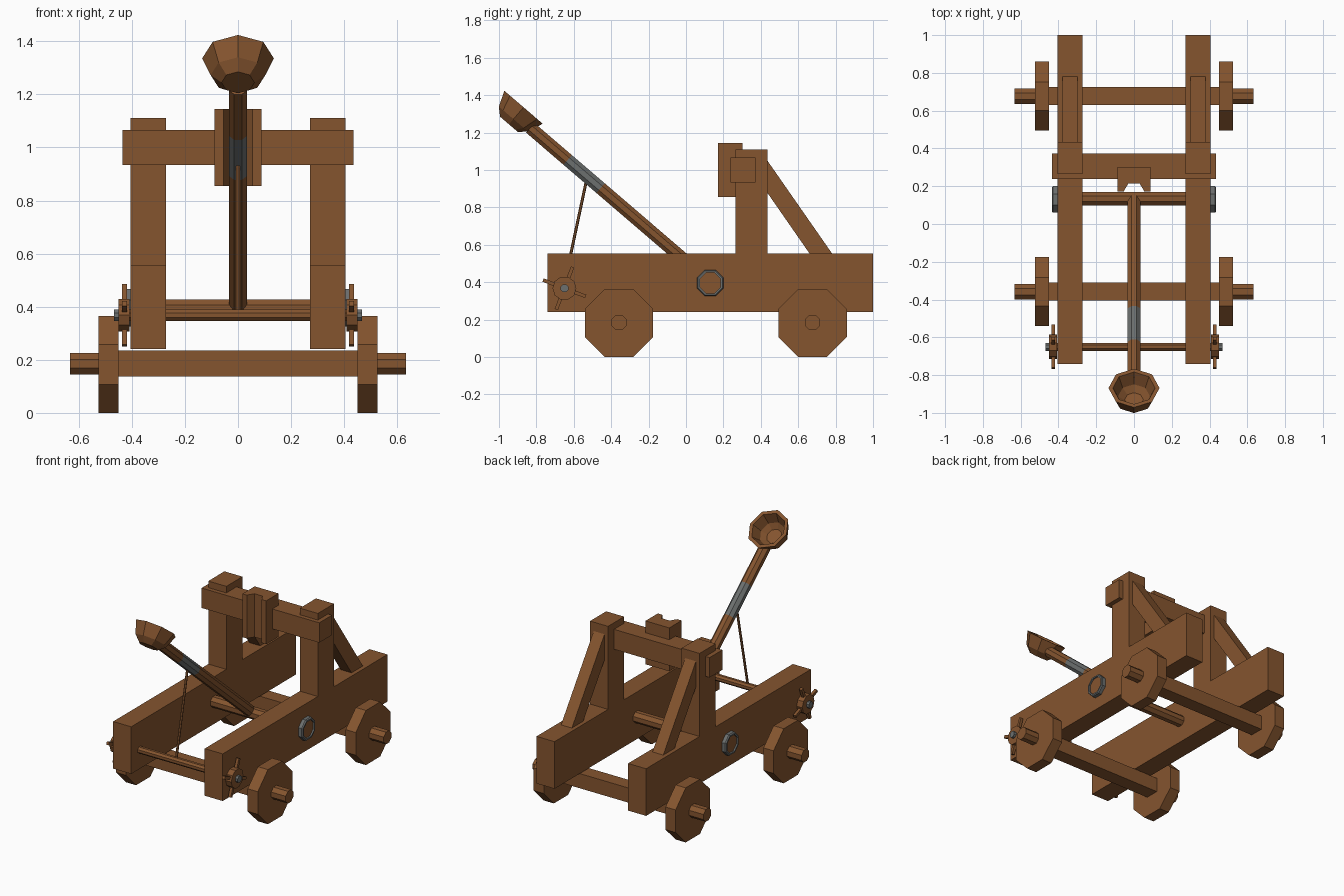
import bpy, bmesh, math
from mathutils import Vector

if "Cube" in bpy.data.objects:
    bpy.data.objects.remove(bpy.data.objects["Cube"])


def material(name, rgb):
    m = bpy.data.materials.new(name)
    m.diffuse_color = (*rgb, 1)
    m.use_nodes = True
    m.node_tree.nodes["Principled BSDF"].inputs["Base Color"].default_value = m.diffuse_color
    return m


WOOD = material("brown wood", (0.235, 0.09, 0.028))
METAL = material("grey metal", (0.15, 0.16, 0.158))


def finish(name, bm, mats):
    bmesh.ops.recalc_face_normals(bm, faces=bm.faces)
    me = bpy.data.meshes.new(name)
    bm.to_mesh(me)
    bm.free()
    for m in mats:
        me.materials.append(m)
    ob = bpy.data.objects.new(name, me)
    bpy.context.collection.objects.link(ob)
    return ob


def prism(name, pts, depth):
    """Extrude a flat polygon of 3D points along the depth vector."""
    bm = bmesh.new()
    face = bm.faces.new([bm.verts.new(p) for p in pts])
    ext = bmesh.ops.extrude_face_region(bm, geom=[face])
    verts = [v for v in ext["geom"] if isinstance(v, bmesh.types.BMVert)]
    bmesh.ops.translate(bm, verts=verts, vec=depth)
    return finish(name, bm, [WOOD])


def box(name, x, y, z):
    (x0, x1), (y0, y1), (z0, z1) = x, y, z
    return prism(name, [(x0, y0, z0), (x1, y0, z0), (x1, y1, z0), (x0, y1, z0)], (0, 0, z1 - z0))


def lathe(name, origin, axis, profile, sides=8, twist=0.5, mats=(WOOD,), closed=False, bands=()):
    """Faceted turned part: profile of (radius, distance along axis)."""
    o, a = Vector(origin), Vector(axis).normalized()
    ref = Vector((1, 0, 0)) if abs(a.x) < 0.9 else Vector((0, 0, 1))
    u = (ref - a * ref.dot(a)).normalized()
    w = a.cross(u)
    bm = bmesh.new()
    rings = []
    for r, h in profile:
        ring = []
        for i in range(sides):
            t = 2 * math.pi * (i + twist) / sides
            ring.append(bm.verts.new(o + a * h + (u * math.cos(t) + w * math.sin(t)) * r))
        rings.append(ring)
    pairs = list(zip(rings, rings[1:]))
    if closed:
        pairs.append((rings[-1], rings[0]))
    for k, (p, q) in enumerate(pairs):
        for i in range(sides):
            j = (i + 1) % sides
            f = bm.faces.new((p[i], p[j], q[j], q[i]))
            f.material_index = 1 if k in bands else 0
    if not closed:
        bm.faces.new(rings[0])
        bm.faces.new(rings[-1])
    return finish(name, bm, mats)


def rod(name, p0, p1, r, mats=(WOOD,), sides=8):
    d = Vector(p1) - Vector(p0)
    return lathe(name, p0, d, [(r, 0), (r, d.length)], sides, 0.5, mats)


# Frame: rails, posts and slanted braces on both sides
for s, side in ((-1, "left"), (1, "right")):
    xs = (s * 0.272, s * 0.405)
    box(side + "_rail", xs, (-0.74, 1.0), (0.24, 0.555))
    box(side + "_post", xs, (0.265, 0.435), (0.50, 1.11))
    x = s * 0.298
    prism(side + "_brace", [(x, 0.42, 1.072), (x, 0.78, 0.555), (x, 0.78, 0.54),
                            (x, 0.67, 0.54), (x, 0.42, 0.90)], (s * 0.08, 0, 0))

# Crossbar and notched arm stop
box("crossbar", (-0.435, 0.435), (0.237, 0.372), (0.933, 1.066))
prism("arm_stop", [(-0.088, 0.172, 0.855), (-0.055, 0.172, 0.855), (-0.03, 0.215, 0.855),
                   (0.03, 0.215, 0.855), (0.055, 0.172, 0.855), (0.088, 0.172, 0.855),
                   (0.088, 0.302, 0.855), (-0.088, 0.302, 0.855)], (0, 0, 0.29))

# Axles and wheels
for y, end in ((-0.358, "front"), (0.677, "back")):
    box(end + "_axle_beam", (-0.46, 0.46), (y - 0.048, y + 0.048), (0.137, 0.235))
    for s, side in ((-1, "left"), (1, "right")):
        lathe(f"{end}_{side}_wheel", (s * 0.45, y, 0.1825), (s, 0, 0), [(0.1975, 0), (0.1975, 0.075)])
        rod(f"{end}_{side}_axle_end", (s * 0.45, y, 0.185), (s * 0.632, y, 0.185), 0.044)

# Pivot bar with metal end rings
PY, PZ = 0.13, 0.396
rod("pivot_bar", (-0.40, PY + 0.004, PZ - 0.004), (0.40, PY + 0.004, PZ - 0.004), 0.039)
for s, side in ((-1, "left"), (1, "right")):
    lathe(side + "_pivot_ring", (s * 0.40, PY, PZ), (s, 0, 0),
          [(0.076, 0), (0.076, 0.028), (0.070, 0.035), (0.060, 0.035), (0.060, 0)],
          mats=(METAL,), closed=True)
    rod(side + "_pivot_plug", (s * 0.39, PY, PZ), (s * 0.425, PY, PZ), 0.062)

# Throwing arm with metal band
pivot = Vector((0, PY, 0.40))
along = Vector((0, -0.759, 0.651)).normalized()
up = Vector((0, 0.651, 0.759)).normalized()
R = 0.037
lathe("throwing_arm", pivot, along, [(R, 0), (R, 0.773), (R, 1.005), (R, 1.268)],
      mats=(WOOD, METAL), bands=(1,))

# Hollow bowl at the arm's tip
lathe("bowl", pivot + along * 1.367, up,
      [(0.062, -0.06), (0.103, -0.023), (0.135, 0.06), (0.112, 0.06), (0.085, -0.008), (0.05, -0.036)],
      twist=0)

# Windlass with metal spindle ends, discs and four handles
WY, WZ = -0.65, 0.368
rod("windlass_bar", (-0.41, WY, WZ), (0.41, WY, WZ), 0.023)
for s, side in ((-1, "left"), (1, "right")):
    rod(side + "_spindle_end", (s * 0.40, WY, WZ), (s * 0.468, WY, WZ), 0.023, (METAL,))
    lathe(side + "_windlass_disc", (s * 0.408, WY, WZ), (s, 0, 0), [(0.064, 0), (0.064, 0.042)], 10)
    for k in range(4):
        t = math.radians(69 + 90 * k)
        c = Vector((s * 0.428, WY, WZ))
        d = Vector((0, math.cos(t), math.sin(t)))
        rod(f"{side}_handle_{k + 1}", c + d * 0.03, c + d * 0.122, 0.0135, sides=4)

# Rope from windlass to arm
rod("rope", (0, -0.655, WZ), (0, -0.53, 0.955), 0.008, sides=6)
